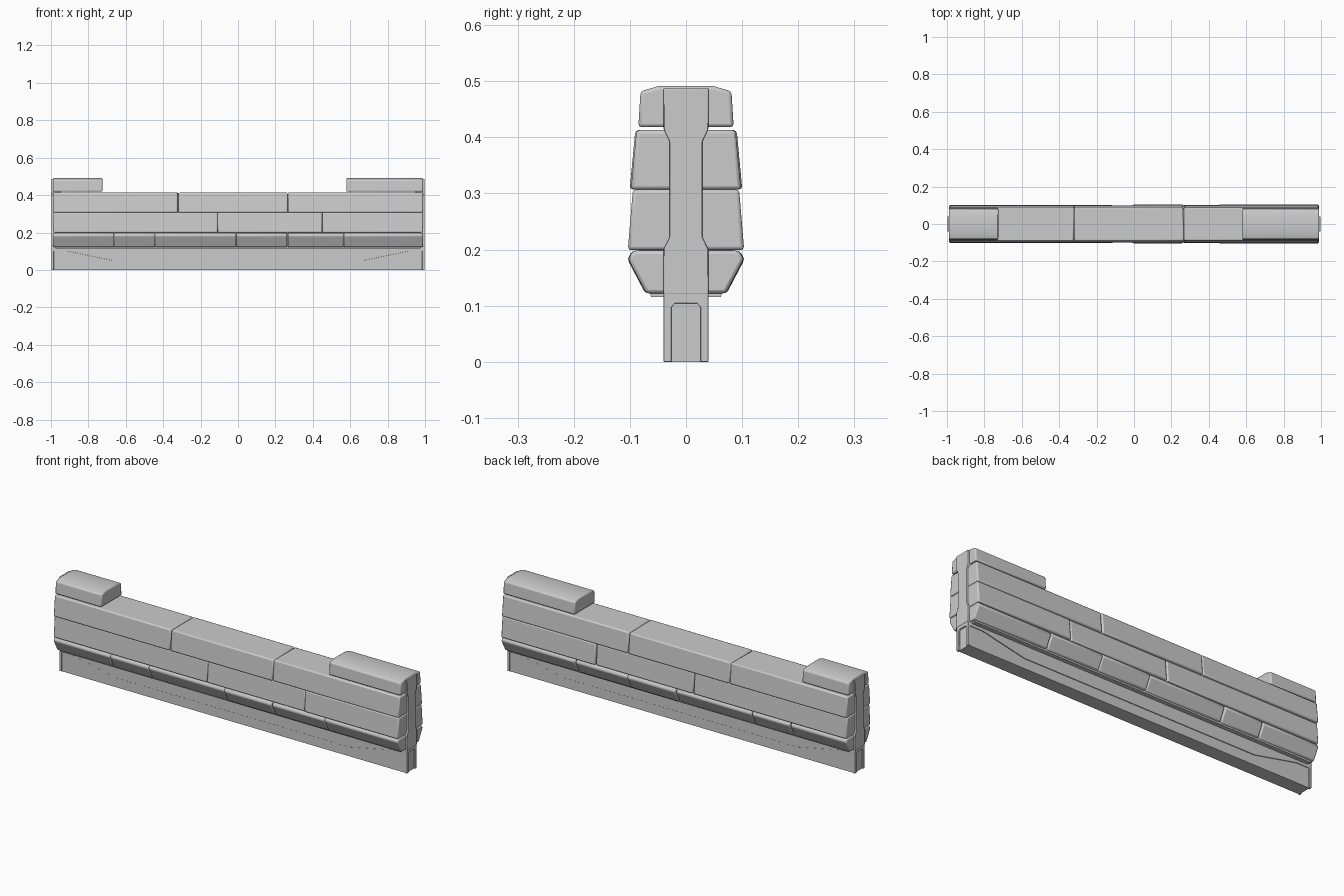
import bpy, bmesh, random
from mathutils import Vector

if "Cube" in bpy.data.objects:
    bpy.data.objects.remove(bpy.data.objects["Cube"])

random.seed(4)


def prism(name, profile, a, b, axis, bevel=0.0, skew=0.0):
    """Extrude a profile from a to b. axis 'x': profile is (y, z); axis 'y': profile is (x, z)."""
    bm = bmesh.new()

    def ring(t, side):
        out = []
        for u, z in profile:
            if axis == 'x':
                out.append(bm.verts.new((t + side * skew * (1 if u > 0 else -1), u, z)))
            else:
                out.append(bm.verts.new((u, t, z)))
        return out
    r0, r1 = ring(a, 0), ring(b, 1)
    n = len(profile)
    bm.faces.new(r0)
    bm.faces.new(r1[::-1])
    for i in range(n):
        j = (i + 1) % n
        bm.faces.new((r0[i], r1[i], r1[j], r0[j]))
    bmesh.ops.recalc_face_normals(bm, faces=bm.faces)
    mesh = bpy.data.meshes.new(name)
    bm.to_mesh(mesh)
    bm.free()
    ob = bpy.data.objects.new(name, mesh)
    bpy.context.collection.objects.link(ob)
    if bevel:
        m = ob.modifiers.new("rounded_edges", 'BEVEL')
        m.width, m.segments = bevel, 2
        m.limit_method, m.angle_limit = 'ANGLE', 0.3
    bpy.ops.object.select_all(action='DESELECT')
    bpy.context.view_layer.objects.active = ob
    ob.select_set(True)
    bpy.ops.object.shade_smooth_by_angle(angle=0.7)
    return ob


def mirrored(half):
    """Complete a right-hand half profile across the centre line."""
    return half + [(-u, z) for u, z in reversed(half)]


# Stone courses: half profile (y, z) and the joints along x
END = 0.99
courses = {
    "lower_stone": ([(0.071, 0.122), (0.103, 0.183), (0.094, 0.198)],
                    [-END, -0.665, -0.445, -0.01, 0.265, 0.565, END]),
    "middle_stone": ([(0.102, 0.199), (0.093, 0.307)],
                     [-END, -0.11, 0.45, END]),
    "upper_stone": ([(0.099, 0.307), (0.089, 0.413)],
                    [-END, -0.32, 0.265, END]),
}
for name, (half, joints) in courses.items():
    for i, (a, b) in enumerate(zip(joints, joints[1:])):
        d = random.uniform(-0.002, 0.002)
        prof = mirrored([(y + d, z) for y, z in half])
        skew = 0 if b == END else random.uniform(-0.003, 0.003)
        prism(f"{name}_{i + 1}", prof, a + 0.001, b - 0.001, 'x', 0.006, skew)

# Raised cap stones at each end
cap = mirrored([(0.085, 0.418), (0.081, 0.482), (0.05, 0.491)])
prism("cap_stone_left", cap, -END, -0.725, 'x', 0.006)
prism("cap_stone_right", cap, 0.58, END, 'x', 0.006)

# Inner core closing the joints between stones
prism("wall_core", mirrored([(0.062, 0.115), (0.084, 0.19), (0.08, 0.405)]), -0.975, 0.975, 'x')

# End posts, narrow through the middle
post = mirrored([(0.04, 0.12), (0.04, 0.2), (0.029, 0.222), (0.029, 0.392),
                 (0.04, 0.415), (0.04, 0.487)])
prism("end_post_left", post, -0.998, -0.95, 'x', 0.002)
prism("end_post_right", post, 0.95, 0.998, 'x', 0.002)

# Foundation: recessed plinth with an arched frame in front and behind
prism("base_plinth", mirrored([(0.036, 0.0), (0.036, 0.121)]), -0.99, 0.99, 'x')
arch = [(-0.995, 0.0), (-0.985, 0.0), (-0.985, 0.1), (-0.91, 0.1), (-0.67, 0.05),
        (0.67, 0.05), (0.91, 0.1), (0.985, 0.1), (0.985, 0.0), (0.995, 0.0),
        (0.995, 0.122), (-0.995, 0.122)]
for side, s in (("front", -1), ("back", 1)):
    prism(f"base_frame_{side}", arch, s * 0.04, s * 0.03, 'y', 0.001)

# Foundation end frames around a shallow recess
end_frame = [(-0.04, 0.0), (-0.026, 0.0), (-0.026, 0.097), (-0.02, 0.104),
             (0.02, 0.104), (0.026, 0.097), (0.026, 0.0), (0.04, 0.0),
             (0.04, 0.122), (-0.04, 0.122)]
for side, s in (("left", -1), ("right", 1)):
    prism(f"base_end_frame_{side}", end_frame, s * 0.985, s * 0.997, 'x', 0.001)
